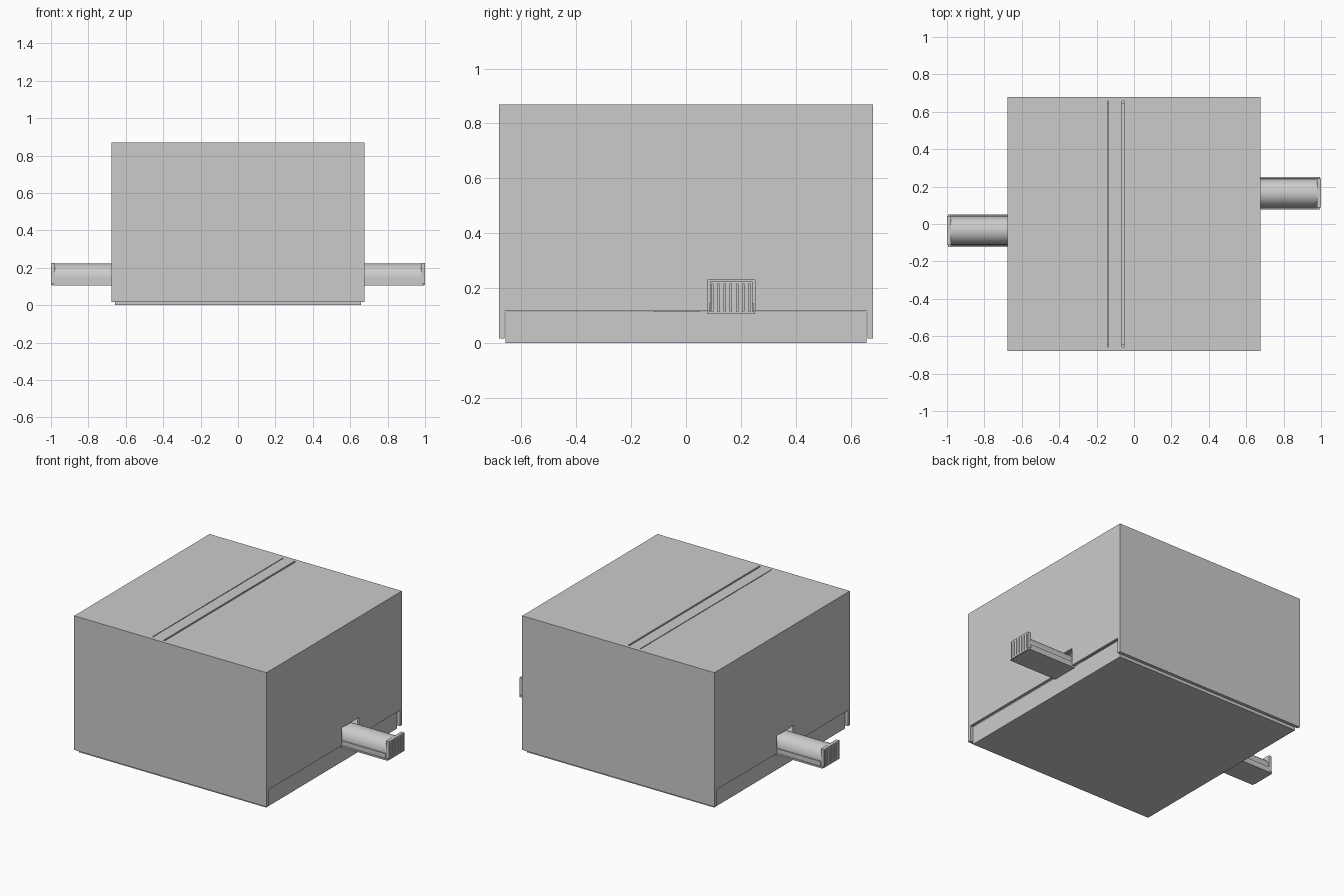
import bpy, math

if "Cube" in bpy.data.objects:
    bpy.data.objects.remove(bpy.data.objects["Cube"])


def box(name, x, y, z):
    """Axis-aligned box from (min, max) ranges."""
    v = [(a, b, c) for a in x for b in y for c in z]
    f = [(0, 1, 3, 2), (4, 6, 7, 5), (0, 4, 5, 1), (2, 3, 7, 6), (0, 2, 6, 4), (1, 5, 7, 3)]
    return mesh(name, v, f)


def mesh(name, verts, faces):
    me = bpy.data.meshes.new(name)
    me.from_pydata(verts, [], faces)
    ob = bpy.data.objects.new(name, me)
    bpy.context.collection.objects.link(ob)
    return ob


def cut(target, *ranges):
    """Subtract boxes from the target and apply."""
    bpy.context.view_layer.objects.active = target
    for r in ranges:
        c = box("cutter", *r)
        c.hide_render = True
        m = target.modifiers.new("cut", 'BOOLEAN')
        m.operation, m.solver, m.object = 'DIFFERENCE', 'EXACT', c
        bpy.ops.object.modifier_apply(modifier=m.name)
        bpy.data.objects.remove(c, do_unlink=True)


def extrude_x(name, profile, x0, x1):
    """Prism of a (y, z) profile running along x."""
    n = len(profile)
    v = [(x, y, z) for x in (x0, x1) for y, z in profile]
    f = [(i, (i + 1) % n, n + (i + 1) % n, n + i) for i in range(n)]
    f += [tuple(reversed(range(n))), tuple(range(n, 2 * n))]
    if x1 < x0:
        f = [tuple(reversed(q)) for q in f]
    return mesh(name, v, f)


W, D, IN = 0.676, 0.68, 0.66
HANDLES = (("right", 1, 0.165), ("left", -1, -0.035))

# Hollow cover: open bottom, side openings over the tray, two slits in the top
cover = box("cover", (-W, W), (-D, D), (0.018, 0.87))
cut(cover,
    ((-IN, IN), (-IN, IN), (-0.1, 0.85)),
    ((-1, 1), (-IN, IN), (-0.1, 0.118)),
    ((-0.143, -0.138), (-0.658, 0.658), (0.8, 1)),
    ((-0.064, -0.053), (-0.658, 0.658), (0.8, 1)))
for side, s, yc in HANDLES:
    cut(cover, (sorted((s * 0.6, s * 0.8)), (yc - 0.086, yc + 0.086), (0.05, 0.23)))

# Open tray in the bottom
tray = box("tray", (-0.658, 0.658), (-0.658, 0.658), (0, 0.116))
cut(tray, ((-0.645, 0.645), (-0.645, 0.645), (0.015, 0.3)))

# Sliding handles: flange, stepped arch and ribbed end plate
for side, s, yc in HANDLES:
    def xr(a, b):
        return sorted((s * a, s * b))

    box(side + "_handle_flange", xr(0.5, 0.995), (yc - 0.087, yc + 0.087), (0.106, 0.116))
    prof = [(yc - 0.082, 0.114), (yc + 0.082, 0.114), (yc + 0.082, 0.145)]
    prof += [(yc + 0.076 * math.cos(math.pi * i / 24),
              0.145 + 0.077 * math.sin(math.pi * i / 24)) for i in range(25)]
    prof.append((yc - 0.082, 0.145))
    arch = extrude_x(side + "_handle_arch", prof, s * 0.5, s * 0.98)
    bpy.ops.object.select_all(action='DESELECT')
    arch.select_set(True)
    bpy.context.view_layer.objects.active = arch
    bpy.ops.object.shade_smooth_by_angle(angle=math.radians(30))

    plate = box(side + "_handle_end_plate", xr(0.978, 1.0), (yc - 0.077, yc + 0.077), (0.108, 0.225))
    for i in range(7):
        y = yc - 0.069 + i * 0.0225
        cut(plate, (xr(0.986, 1.1), (y - 0.003, y + 0.003), (0.116, 0.215)))
